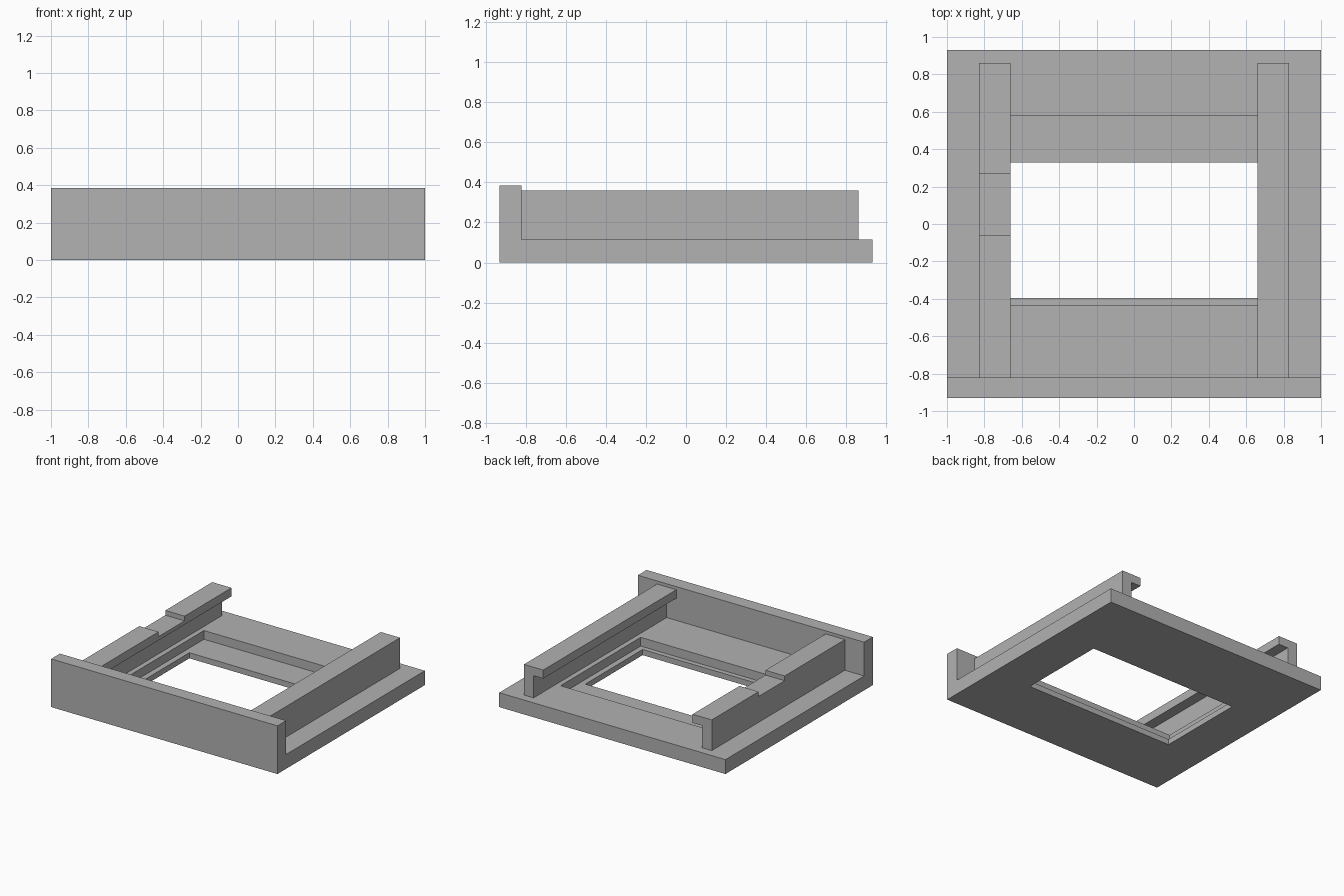
import bpy
import bmesh
from mathutils import Vector

cube = bpy.data.objects.get("Cube")
if cube:
    bpy.data.objects.remove(cube, do_unlink=True)

grey = bpy.data.materials.new("plain grey")
grey.use_nodes = True
colour = (0.445, 0.445, 0.445, 1)
grey.diffuse_color = colour
grey.node_tree.nodes["Principled BSDF"].inputs["Base Color"].default_value = colour


def extrude(name, profile, offset):
    """Sweep a closed profile of 3D points along an offset into a solid."""
    bm = bmesh.new()
    face = bm.faces.new([bm.verts.new(p) for p in profile])
    swept = bmesh.ops.extrude_face_region(bm, geom=[face])["geom"]
    bmesh.ops.translate(bm, vec=Vector(offset),
                        verts=[v for v in swept if isinstance(v, bmesh.types.BMVert)])
    bmesh.ops.recalc_face_normals(bm, faces=bm.faces)
    mesh = bpy.data.meshes.new(name)
    bm.to_mesh(mesh)
    bm.free()
    mesh.materials.append(grey)
    obj = bpy.data.objects.new(name, mesh)
    bpy.context.collection.objects.link(obj)
    return obj


def cut_box(target, x, y, z):
    """Cut a box, given as ranges, out of the target."""
    cutter = extrude("cutter", [(x[0], y[0], z[0]), (x[1], y[0], z[0]),
                                (x[1], y[1], z[0]), (x[0], y[1], z[0])],
                     (0, 0, z[1] - z[0]))
    cutter.hide_render = True
    mod = target.modifiers.new("cut", 'BOOLEAN')
    mod.operation = 'DIFFERENCE'
    mod.solver = 'EXACT'
    mod.object = cutter
    bpy.context.view_layer.objects.active = target
    bpy.ops.object.modifier_apply(modifier=mod.name)
    bpy.data.objects.remove(cutter, do_unlink=True)


BASE_TOP, WALL_TOP, RAIL_TOP = 0.115, 0.385, 0.36
FRONT, WALL_BACK, BACK = -0.93, -0.82, 0.93

# Base plate and front wall in one side profile
side = [(FRONT, 0), (BACK, 0), (BACK, BASE_TOP), (WALL_BACK, BASE_TOP),
        (WALL_BACK, WALL_TOP), (FRONT, WALL_TOP)]
base = extrude("base_with_front_wall", [(-1, y, z) for y, z in side], (2, 0, 0))

# Stepped window: wide shallow recess, then the through opening
cut_box(base, (-0.705, 0.705), (-0.435, 0.577), (0.045, 0.2))
cut_box(base, (-0.66, 0.66), (-0.395, 0.328), (-0.1, 0.2))

# Side rails with a lip facing inward
INNER, LEG, OUTER, LIP_BOTTOM = 0.66, 0.745, 0.83, 0.292
hook = [(LEG, BASE_TOP), (OUTER, BASE_TOP), (OUTER, RAIL_TOP),
        (INNER, RAIL_TOP), (INNER, LIP_BOTTOM), (LEG, LIP_BOTTOM)]
rails = {}
for name, sign in (("left_rail", 1), ("right_rail", -1)):
    rails[name] = extrude(name, [(sign * x, WALL_BACK, z) for x, z in hook],
                          (0, 0.86 - WALL_BACK, 0))

# Shallow notch across the top of the right rail
cut_box(rails["right_rail"], (-0.9, -0.6), (-0.06, 0.268), (0.322, 0.45))
